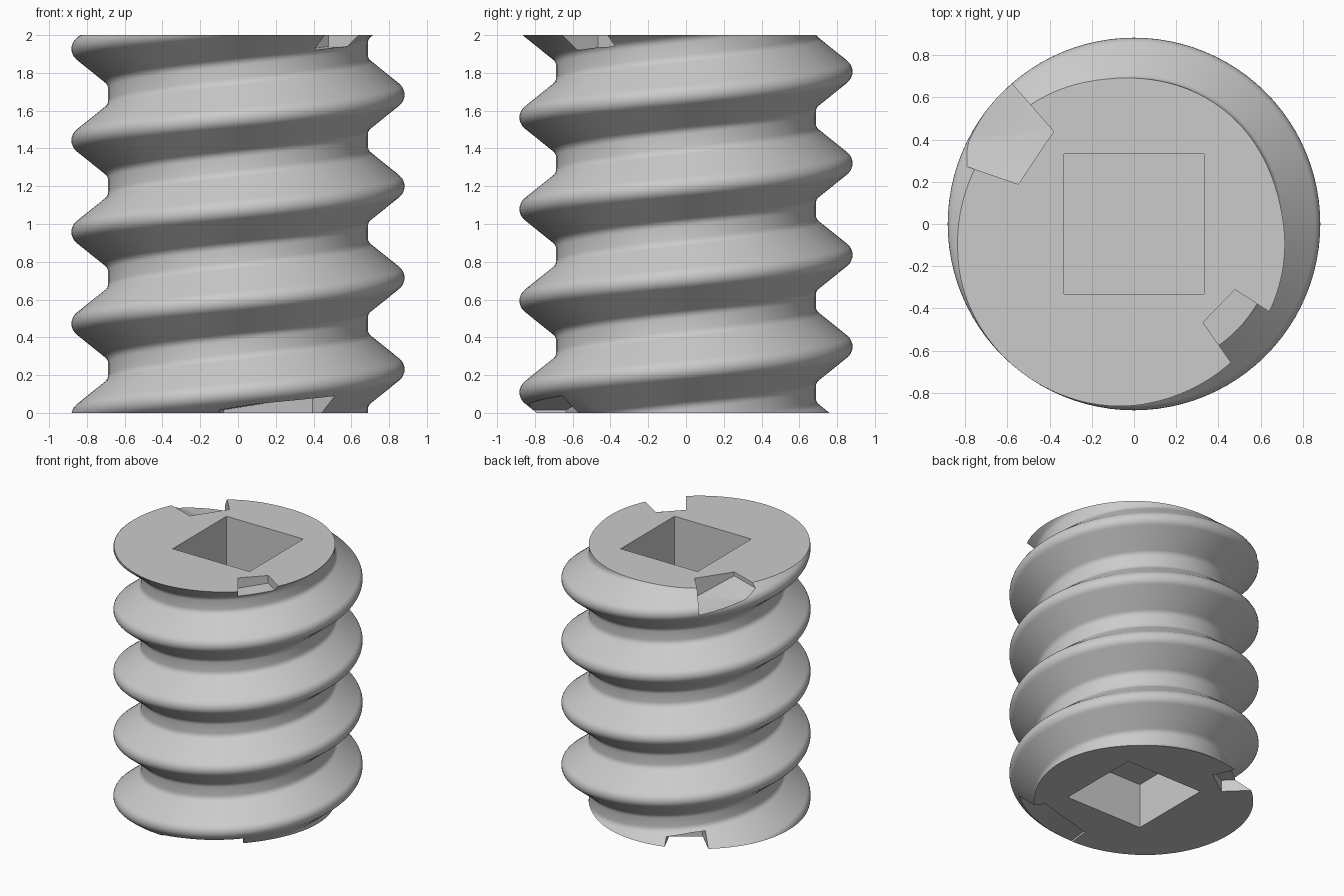
import bpy, bmesh, math
from mathutils import Vector

old = bpy.data.objects.get("Cube")
if old:
    bpy.data.objects.remove(old, do_unlink=True)

PITCH, CREST, ROOT, HEIGHT = 0.485, 0.882, 0.688, 2.0
START = 0.23            # crest height on the +x side
COLUMNS = 96
FLANK = math.radians(51)

steel = bpy.data.materials.new("grey_steel")
steel.use_nodes = True
steel.diffuse_color = (0.6, 0.6, 0.6, 1)
steel.node_tree.nodes["Principled BSDF"].inputs["Base Color"].default_value = (0.6, 0.6, 0.6, 1)


def thread_profile():
    """One pitch of (height from crest, radius): round crest, flank, filleted root."""
    half = []
    for i in range(5):
        a = FLANK * i / 4
        half.append((0.065 * math.sin(a), CREST - 0.065 * (1 - math.cos(a))))
    for i in range(4, -1, -1):
        a = FLANK * i / 4
        half.append((0.21 - 0.05 * math.sin(a), ROOT + 0.05 * (1 - math.cos(a))))
    lower = [(-dz, r) for dz, r in reversed(half[1:])]
    return lower + half


def make_object(name, bm):
    bmesh.ops.recalc_face_normals(bm, faces=bm.faces)
    mesh = bpy.data.meshes.new(name)
    bm.to_mesh(mesh)
    bm.free()
    mesh.materials.append(steel)
    obj = bpy.data.objects.new(name, mesh)
    bpy.context.collection.objects.link(obj)
    return obj


def threaded_body():
    bm = bmesh.new()
    profile = thread_profile()
    n = len(profile)
    turns = range(-2, 7)
    columns = []
    for j in range(COLUMNS):
        t = j / COLUMNS
        c, s = math.cos(t * math.tau), math.sin(t * math.tau)
        columns.append([bm.verts.new((r * c, r * s, START + PITCH * (t + k) + dz))
                        for k in turns for dz, r in profile])
    # the last column meets the first one a full pitch higher
    for j in range(COLUMNS):
        a = columns[j]
        b = columns[j + 1] if j + 1 < COLUMNS else columns[0][n:]
        for i in range(min(len(a), len(b)) - 1):
            bm.faces.new((a[i], b[i], b[i + 1], a[i + 1]))
    # flat end faces
    for z, direction in ((0, -1), (HEIGHT, 1)):
        cut = bmesh.ops.bisect_plane(bm, geom=bm.verts[:] + bm.edges[:] + bm.faces[:],
                                     plane_co=(0, 0, z), plane_no=(0, 0, direction),
                                     clear_outer=True)
        rim = [e for e in cut["geom_cut"] if isinstance(e, bmesh.types.BMEdge)]
        bmesh.ops.edgeloop_fill(bm, edges=rim)
    return make_object("threaded_body", bm)


def prism(name, low, high):
    """Solid between two matching outlines."""
    bm = bmesh.new()
    a = [bm.verts.new(p) for p in low]
    b = [bm.verts.new(p) for p in high]
    bm.faces.new(a)
    bm.faces.new(b)
    for i in range(len(a)):
        k = (i + 1) % len(a)
        bm.faces.new((a[i], a[k], b[k], b[i]))
    bmesh.ops.triangulate(bm, faces=bm.faces)
    return make_object(name, bm)


def socket_cutter(name, z0, z1):
    w = 0.332
    corners = ((-w, -w), (w, -w), (w, w), (-w, w))
    return prism(name, [(x, y, z0) for x, y in corners], [(x, y, z1) for x, y in corners])


def notch_cutter(name, end, a0, a1, inner, depth0, depth1):
    """Ramped bite from the rim; end is 1 for the top and -1 for the bottom."""
    face = HEIGHT if end > 0 else 0
    floor, outside = [], []
    for angle, r, d in ((a0, inner, depth0), (a0, 1.1, depth0),
                        (a1, 1.1, depth1), (a1, inner, depth1)):
        a = math.radians(angle)
        p = Vector((r * math.cos(a), r * math.sin(a), 0))
        floor.append(p + Vector((0, 0, face - end * d)))
        outside.append(p + Vector((0, 0, face + end * 0.1)))
    return prism(name, floor, outside)


def carve(obj, cutter):
    mod = obj.modifiers.new("carve", "BOOLEAN")
    mod.operation = "DIFFERENCE"
    mod.solver = "EXACT"
    mod.object = cutter
    bpy.context.view_layer.update()
    graph = bpy.context.evaluated_depsgraph_get()
    result = bpy.data.meshes.new_from_object(obj.evaluated_get(graph))
    obj.modifiers.remove(mod)
    obj.data = result
    bpy.data.objects.remove(cutter, do_unlink=True)


body = threaded_body()

# square drive sockets in both ends
carve(body, socket_cutter("top_socket", 1.2, 2.1))
carve(body, socket_cutter("bottom_socket", -0.1, 0.35))

# ramped bites where the thread runs out at each end
carve(body, notch_cutter("top_back_notch", 1, 131, 161, 0.58, 0.15, 0.03))
carve(body, notch_cutter("top_front_notch", 1, -55, -33, 0.57, 0.08, 0.06))
carve(body, notch_cutter("bottom_front_notch", -1, 263, 308, 0.64, 0.015, 0.09))
carve(body, notch_cutter("bottom_back_notch", -1, 114, 136, 0.62, 0.05, 0.09))

bpy.ops.object.select_all(action="DESELECT")
body.select_set(True)
bpy.context.view_layer.objects.active = body
bpy.ops.object.shade_smooth_by_angle(angle=math.radians(30))
